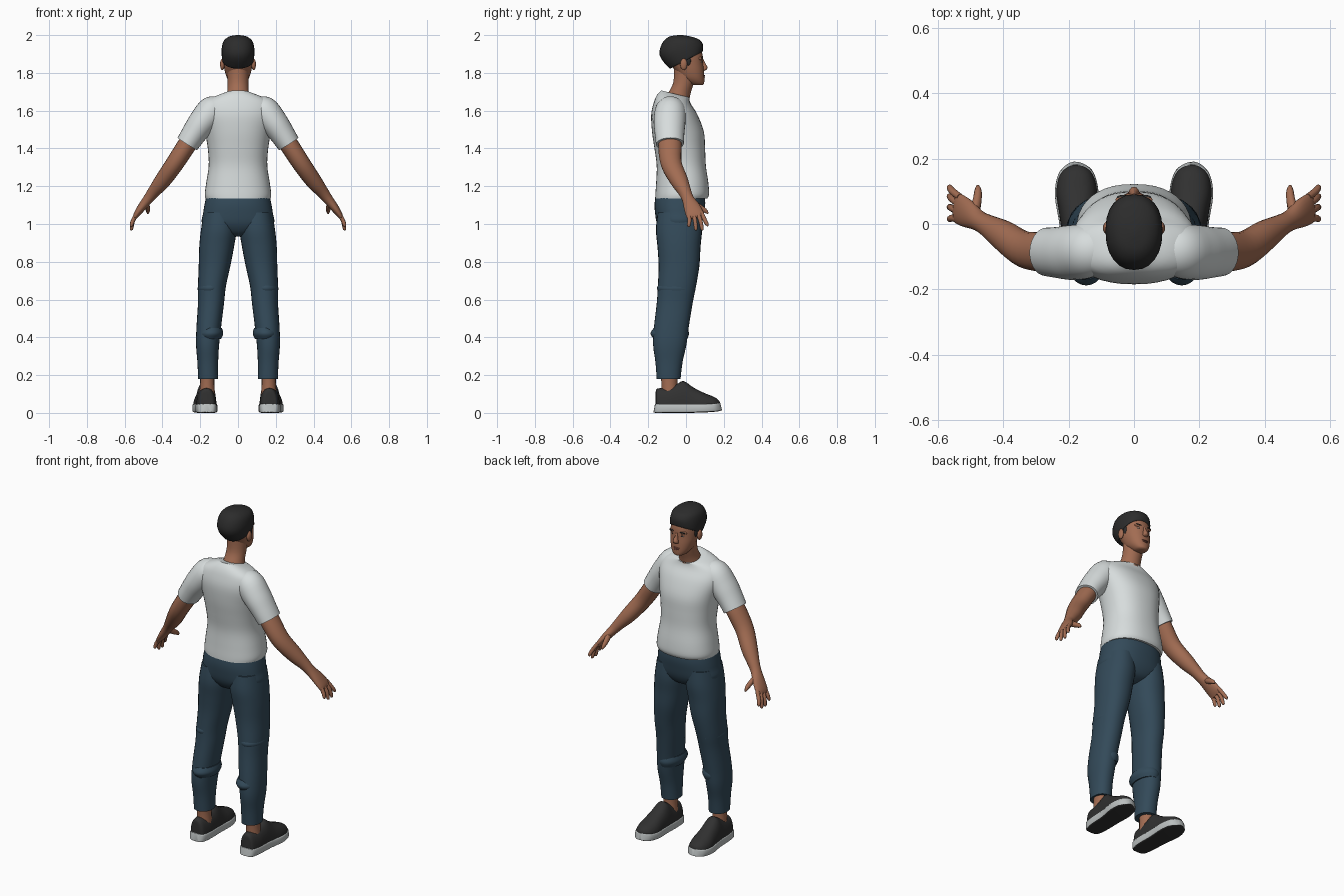
import bpy, bmesh, math
from mathutils import Vector


def material(name, rgb):
    m = bpy.data.materials.new(name)
    m.diffuse_color = (*rgb, 1)
    return m


SKIN = material("skin", (0.36, 0.15, 0.085))
SHIRT = material("white_cotton", (0.68, 0.72, 0.72))
DENIM = material("blue_denim", (0.033, 0.068, 0.10))
HAIR = material("black_hair", (0.025, 0.025, 0.025))
SHOE = material("dark_canvas", (0.03, 0.03, 0.03))
RUBBER = material("pale_rubber", (0.50, 0.53, 0.53))
LIP = material("lip", (0.25, 0.085, 0.06))
EYE = material("eye_white", (0.5, 0.45, 0.42))


def finish(name, bm, mats, mirror, angle=50):
    bmesh.ops.recalc_face_normals(bm, faces=bm.faces)
    me = bpy.data.meshes.new(name)
    bm.to_mesh(me)
    bm.free()
    ob = bpy.data.objects.new(name, me)
    bpy.context.collection.objects.link(ob)
    for m in mats:
        me.materials.append(m)
    if mirror:
        ob.modifiers.new("mirror", 'MIRROR').use_mirror_merge = False
    bpy.ops.object.select_all(action='DESELECT')
    ob.select_set(True)
    bpy.context.view_layer.objects.active = ob
    bpy.ops.object.shade_smooth_by_angle(angle=math.radians(angle))
    return ob


def spline(p, steps):
    """Catmull-Rom through rows of numbers."""
    out = []
    for i in range(len(p) - 1):
        q = [p[max(i - 1, 0)], p[i], p[i + 1], p[min(i + 2, len(p) - 1)]]
        for s in range(steps):
            t = s / steps
            out.append([0.5 * (2 * b + (c - a) * t + (2 * a - 5 * b + 4 * c - d) * t * t
                               + (3 * b - a - 3 * c + d) * t ** 3) for a, b, c, d in zip(*q)])
    return out + [list(p[-1])]


def loft(name, rings, mats, flat=False, mirror=False, power=2.0, n=28, steps=4,
         ref=(0, 1, 0), floor=-1, angle=50):
    """Skin over rings of (x, y, z, half width, half depth, slope)."""
    if not isinstance(mats, list):
        mats = [mats]
    rows = spline([(list(r) + [0])[:6] for r in rings], steps)
    bm = bmesh.new()
    loops = []
    for i, r in enumerate(rows):
        c = Vector(r[:3])
        t = Vector(rows[min(i + 1, len(rows) - 1)][:3]) - Vector(rows[max(i - 1, 0)][:3])
        t = Vector((0, 0, 1)) if flat else t.normalized()
        v = Vector(ref)
        v = (v - v.dot(t) * t).normalized()
        u = v.cross(t)
        loop = []
        for k in range(n):
            a = 2 * math.pi * k / n
            ca, sa = math.cos(a), math.sin(a)
            pu = math.copysign(abs(ca) ** (2 / power), ca) * max(r[3], 0.001)
            pv = math.copysign(abs(sa) ** (2 / power), sa) * max(r[4], 0.001)
            co = c + u * pu + v * pv
            co.z = max(co.z - r[5] * pv, floor)
            loop.append(bm.verts.new(co))
        loops.append(loop)
    for a, b in zip(loops, loops[1:]):
        for k in range(n):
            bm.faces.new((a[k], a[(k + 1) % n], b[(k + 1) % n], b[k]))
    bm.faces.new(loops[0])
    bm.faces.new(loops[-1])
    return finish(name, bm, mats, mirror, angle)


def blob(name, c, r, mat, mirror=False):
    bm = bmesh.new()
    bmesh.ops.create_uvsphere(bm, u_segments=16, v_segments=10, radius=1)
    for v in bm.verts:
        v.co = Vector([c[i] + v.co[i] * r[i] for i in range(3)])
    return finish(name, bm, [mat], mirror)


# T-shirt body, hem to collar
loft("shirt", [(0, -.025, 1.135, .172, .138), (0, -.02, 1.16, .176, .142),
               (0, -.02, 1.22, .168, .138), (0, -.025, 1.31, .155, .130),
               (0, -.033, 1.40, .160, .134), (0, -.043, 1.49, .175, .137),
               (0, -.062, 1.58, .195, .122), (0, -.072, 1.64, .180, .098, .05),
               (0, -.068, 1.673, .125, .085, .12), (0, -.055, 1.688, .072, .076, .25)],
     SHIRT, flat=True, power=2.3, n=40)
# Sleeves
loft("sleeve", [(.07, -.08, 1.63, .035, .05), (.13, -.082, 1.605, .077, .08),
                (.188, -.087, 1.54, .074, .084), (.235, -.087, 1.475, .066, .078),
                (.268, -.085, 1.424, .061, .074)], SHIRT, mirror=True)
# Arms down to the knuckles
loft("arm", [(.23, -.085, 1.48, .05, .055), (.27, -.085, 1.42, .050, .062),
             (.335, -.078, 1.32, .048, .056), (.40, -.035, 1.228, .043, .047),
             (.445, -.007, 1.172, .033, .035), (.475, .01, 1.133, .027, .032),
             (.51, .032, 1.088, .022, .044), (.537, .047, 1.05, .016, .047),
             (.545, .052, 1.033, .009, .040)], SKIN, mirror=True, n=20)
# Fingers and thumb
for i, (y0, y1, z1) in enumerate([(.015, .015, .985), (.037, .052, .966),
                                  (.060, .085, .966), (.082, .112, .988)]):
    ym = (y0 + y1) / 2 + .003
    loft(f"finger_{i + 1}", [(.532, y0, 1.06, .011, .011), (.555, ym, 1.02, .011, .011),
                             (.564, y1, z1 + .008, .009, .009), (.564, y1, z1, .003, .003)],
         SKIN, mirror=True, n=10, steps=3)
loft("thumb", [(.49, .03, 1.115, .016, .018), (.48, .07, 1.09, .014, .016),
               (.477, .102, 1.07, .011, .012), (.478, .117, 1.055, .004, .004)],
     SKIN, mirror=True, n=10, steps=3)

# Trousers: hips and legs
loft("trouser_hips", [(0, -.04, .935, .03, .05), (0, -.035, .955, .11, .09),
                      (0, -.035, 1.0, .188, .118), (0, -.034, 1.06, .184, .130),
                      (0, -.032, 1.11, .176, .134), (0, -.03, 1.16, .165, .128)],
     DENIM, flat=True, power=2.3, n=40)
loft("trouser_leg", [(.098, -.035, 1.06, .083, .115), (.102, -.037, .97, .094, .122),
                     (.113, -.037, .88, .092, .114), (.124, -.037, .78, .084, .108),
                     (.138, -.048, .67, .074, .101), (.143, -.060, .58, .069, .095),
                     (.155, -.078, .45, .065, .092), (.161, -.086, .36, .061, .088),
                     (.160, -.090, .27, .055, .072), (.158, -.092, .18, .053, .063)],
     DENIM, flat=True, mirror=True, power=2.2, n=28)
# Folds behind the knee and at the calf
for z, y in ((.66, -.048), (.42, -.082)):
    loft("trouser_fold", [(.148, y, z - .03, .058, .088), (.146, y - .004, z, .068, .102),
                          (.143, y, z + .03, .058, .088)], DENIM, flat=True, mirror=True)
loft("ankle", [(.163, -.085, .08, .043, .045), (.163, -.088, .15, .038, .042),
               (.162, -.09, .22, .038, .045)], SKIN, flat=True, mirror=True, n=16)

# Shoes: the upper is a dome cut off at the sole, stations run heel to toe
loft("shoe_upper", [(.166, -.161, .03, .022, .075), (.166, -.152, .03, .042, .098),
                    (.167, -.10, .03, .052, .104), (.168, -.05, .03, .053, .122),
                    (.169, -.012, .03, .054, .138), (.172, .04, .03, .058, .104),
                    (.175, .10, .03, .063, .074), (.177, .15, .03, .052, .054),
                    (.178, .174, .03, .030, .036), (.178, .181, .03, .008, .02)],
     SHOE, mirror=True, power=2.4, ref=(0, 0, 1), floor=.03)
sole = loft("shoe_sole", [(.166, -.168, .025, .022, .022), (.166, -.155, .024, .046, .024),
                          (.167, -.09, .024, .056, .024), (.170, 0, .024, .058, .024),
                          (.175, .09, .025, .067, .023), (.177, .15, .028, .056, .022),
                          (.178, .176, .031, .034, .021), (.178, .186, .033, .010, .019)],
            [RUBBER, SHOE], mirror=True, power=7, ref=(0, 0, 1), angle=35)
for f in sole.data.polygons:
    if f.normal.z < -0.7:
        f.material_index = 1

# Neck and head
loft("neck", [(0, -.06, 1.62, .075, .07), (0, -.036, 1.69, .058, .060),
              (0, -.012, 1.75, .055, .055), (0, .002, 1.84, .060, .066)], SKIN, flat=True)
loft("head", [(0, .062, 1.735, .018, .022), (0, .055, 1.743, .036, .040),
              (0, .034, 1.77, .057, .063), (0, .019, 1.81, .070, .076),
              (0, .004, 1.85, .076, .087), (0, -.012, 1.90, .079, .099),
              (0, -.025, 1.95, .074, .092), (0, -.025, 1.98, .045, .055)],
     SKIN, flat=True, power=2.2, n=32)
# Hair cap, its rim rising toward the forehead
loft("hair", [(0, .001, 1.868, .077, .082, -.52), (0, -.001, 1.873, .084, .090, -.50),
              (0, -.025, 1.922, .087, .114, -.26), (0, -.028, 1.967, .077, .098, -.10),
              (0, -.03, 1.992, .048, .058), (0, -.03, 2.0, .008, .01)],
     HAIR, flat=True, power=2.2, n=24)
blob("sideburn", (.074, .012, 1.865), (.007, .014, .026), HAIR, True)
blob("ear", (.083, -.012, 1.845), (.012, .019, .031), SKIN, True)

# Face
loft("nose", [(0, .083, 1.872, .007, .010), (0, .090, 1.85, .009, .013),
              (0, .097, 1.828, .015, .017), (0, .094, 1.816, .016, .013),
              (0, .090, 1.811, .007, .006)], SKIN, flat=True, n=12)
blob("brow_ridge", (.030, .074, 1.876), (.027, .013, .010), SKIN, True)
blob("eyebrow", (.033, .081, 1.879), (.020, .008, .004), HAIR, True)
blob("eye", (.031, .078, 1.858), (.012, .007, .005), EYE, True)
blob("pupil", (.031, .082, 1.858), (.005, .005, .005), HAIR, True)
blob("upper_lip", (0, .092, 1.786), (.022, .009, .004), LIP)
blob("lower_lip", (0, .091, 1.778), (.019, .010, .005), LIP)
